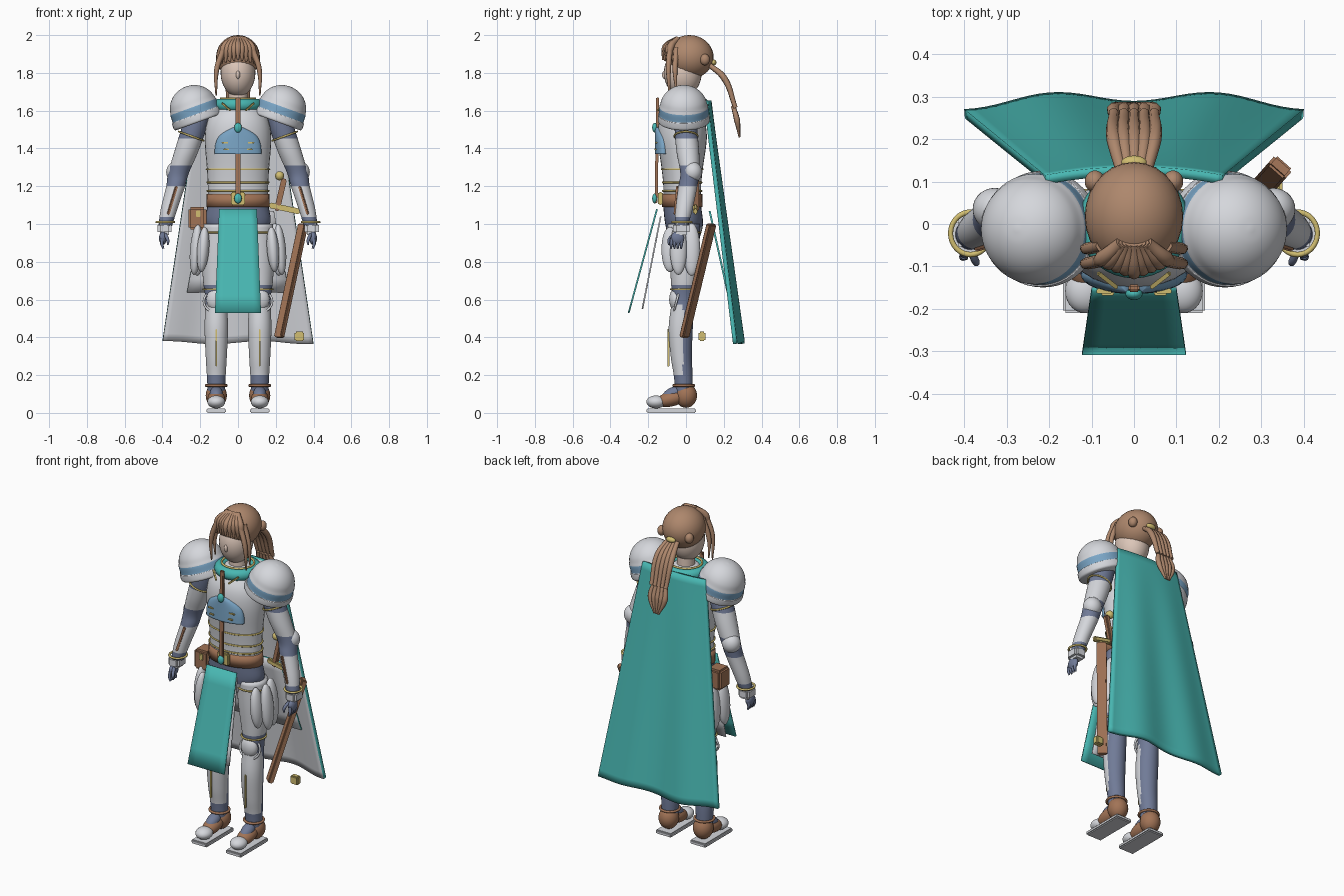
import bpy, bmesh
from math import sin, cos, pi, sqrt, radians
from mathutils import Vector

if "Cube" in bpy.data.objects:
    bpy.data.objects.remove(bpy.data.objects["Cube"], do_unlink=True)


def material(name, *srgb):
    m = bpy.data.materials.new(name)
    m.use_nodes = True
    col = [(c / 255) ** 2.2 for c in srgb] + [1]
    m.diffuse_color = col
    m.node_tree.nodes["Principled BSDF"].inputs["Base Color"].default_value = col
    return m


WHITE = material("plate white", 212, 214, 219)
BLUE = material("trim blue", 122, 165, 198)
SUIT = material("undersuit slate", 112, 122, 150)
TEAL = material("cloth teal", 74, 182, 177)
HAIR = material("hair brown", 172, 134, 108)
LEATHER = material("leather brown", 160, 115, 87)
GOLD = material("trim gold", 208, 188, 112)
SKIN = material("skin", 220, 198, 184)


def finish(name, bm, mats, rule=None, smooth=True):
    bmesh.ops.recalc_face_normals(bm, faces=bm.faces)
    for f in bm.faces:
        f.smooth = smooth
        if rule:
            f.material_index = rule(f.calc_center_median(), f.normal)
    me = bpy.data.meshes.new(name)
    bm.to_mesh(me)
    bm.free()
    for m in mats:
        me.materials.append(m)
    ob = bpy.data.objects.new(name, me)
    bpy.context.collection.objects.link(ob)
    return ob


def loft(name, sections, mats, rule=None, segs=32, steps=5):
    """Stack of ellipses (z, x, y, rx, ry), smoothed between sections."""
    S = [Vector(s) for s in sections]
    rows = []
    for i in range(len(S) - 1):
        a, b, c, d = S[max(i - 1, 0)], S[i], S[i + 1], S[min(i + 2, len(S) - 1)]
        for k in range(steps):
            t = k / steps
            rows.append(b + (c - a) * t / 2 + (a * 2 - b * 5 + c * 4 - d) * t * t / 2
                        + (b * 3 - a - c * 3 + d) * t ** 3 / 2)
    rows.append(S[-1])
    bm = bmesh.new()
    rings = [[bm.verts.new((x + rx * cos(2 * pi * j / segs), y + ry * sin(2 * pi * j / segs), z))
              for j in range(segs)] for z, x, y, rx, ry in rows]
    for p, q in zip(rings, rings[1:]):
        for j in range(segs):
            k = (j + 1) % segs
            bm.faces.new((p[j], p[k], q[k], q[j]))
    bm.faces.new(rings[0])
    bm.faces.new(rings[-1])
    return finish(name, bm, mats, rule)


def ball(name, loc, size, mat, rot=(0, 0, 0)):
    bm = bmesh.new()
    bmesh.ops.create_uvsphere(bm, u_segments=28, v_segments=18, radius=1)
    bmesh.ops.scale(bm, vec=size, verts=bm.verts)
    ob = finish(name, bm, [mat])
    ob.location, ob.rotation_euler = loc, rot
    return ob


def box(name, loc, size, mat, bevel=0.006):
    bm = bmesh.new()
    bmesh.ops.create_cube(bm, size=1)
    bmesh.ops.scale(bm, vec=size, verts=bm.verts)
    bmesh.ops.bevel(bm, geom=bm.edges[:], offset=min(bevel, min(size) / 4), segments=2, affect='EDGES')
    ob = finish(name, bm, [mat], smooth=False)
    ob.location = loc
    return ob


def bar(name, a, b, width, depth, mat):
    a, b = Vector(a), Vector(b)
    ob = box(name, (a + b) / 2, (width, depth, (b - a).length), mat)
    ob.rotation_euler = (b - a).to_track_quat('Z', 'Y').to_euler()
    return ob


def ring(name, loc, rx, ry, thick, mat, tall=1.0, rot=(0, 0, 0)):
    bpy.ops.mesh.primitive_torus_add(major_segments=36, minor_segments=10, major_radius=1,
                                     minor_radius=thick / rx, location=loc, rotation=rot)
    ob = bpy.context.object
    ob.name = name
    ob.scale = (rx, ry, rx * tall)
    ob.data.materials.append(mat)
    bpy.ops.object.shade_smooth()
    return ob


def strand(name, points, radii, mat):
    cu = bpy.data.curves.new(name, 'CURVE')
    cu.dimensions, cu.bevel_depth, cu.bevel_resolution = '3D', 1, 2
    cu.use_fill_caps = True
    sp = cu.splines.new('BEZIER')
    sp.bezier_points.add(len(points) - 1)
    for p, co, r in zip(sp.bezier_points, points, radii):
        p.co, p.radius = co, r
        p.handle_left_type = p.handle_right_type = 'AUTO'
    cu.materials.append(mat)
    tmp = bpy.data.objects.new(name, cu)
    bpy.context.collection.objects.link(tmp)
    me = bpy.data.meshes.new_from_object(tmp.evaluated_get(bpy.context.evaluated_depsgraph_get()))
    bpy.data.objects.remove(tmp, do_unlink=True)
    ob = bpy.data.objects.new(name, me)
    bpy.context.collection.objects.link(ob)
    me.polygons.foreach_set("use_smooth", [True] * len(me.polygons))


def sheet(name, shape, back, mats, thick, n=32):
    """Cloth from shape(u, v); outside colour first, lining second."""
    bm = bmesh.new()
    g = [[bm.verts.new(shape(2 * i / n - 1, j / n)) for i in range(n + 1)] for j in range(n + 1)]
    for j in range(n):
        for i in range(n):
            f = [g[j][i], g[j + 1][i], g[j + 1][i + 1], g[j][i + 1]]
            bm.faces.new(f[::-1] if back else f).smooth = True
    me = bpy.data.meshes.new(name)
    bm.to_mesh(me)
    bm.free()
    for m in mats:
        me.materials.append(m)
    ob = bpy.data.objects.new(name, me)
    bpy.context.collection.objects.link(ob)
    mod = ob.modifiers.new("cloth thickness", 'SOLIDIFY')
    mod.thickness, mod.offset, mod.material_offset = thick, -1, 1


# Torso, neck and belt
loft("torso", [(.92, 0, -.01, .1, .08), (1.0, 0, -.01, .17, .1), (1.1, 0, -.02, .162, .1),
               (1.2, 0, -.02, .16, .1), (1.3, 0, -.02, .165, .11), (1.45, 0, -.02, .176, .13),
               (1.55, 0, -.02, .16, .12), (1.62, 0, -.01, .11, .09), (1.66, 0, 0, .06, .06)],
     [WHITE, SUIT], lambda c, n: int(.99 < c.z < 1.16))
loft("chest_plate", [(z, 0, -.12, w, .045) for z, w in
                     ((1.37, .125), (1.42, .12), (1.46, .105), (1.49, .075), (1.51, .035))], [BLUE])
loft("belt", [(1.09, 0, -.02, .168, .108), (1.16, 0, -.02, .166, .106)], [LEATHER], steps=1)
for z, w, d in ((1.29, .166, .11), (1.22, .163, .104), (1.175, .163, .104)):
    ring("waist_trim", (0, -.02, z), w, d, .005, GOLD)
loft("neck", [(1.6, 0, 0, .052, .052), (1.74, 0, 0, .048, .048)], [SKIN])
ring("collar", (0, 0, 1.63), .098, .095, .034, TEAL)
ring("collar_trim", (0, 0, 1.665), .09, .086, .006, GOLD)
bar("chest_strap", (0, -.158, 1.11), (0, -.15, 1.67), .026, .016, LEATHER)
box("buckle", (0, -.135, 1.135), (.075, .025, .07), GOLD)
for z in (1.51, 1.135):
    ball("gem", (0, -.165, z), (.02, .014, .026), TEAL)
box("pouch", (-.215, 0, 1.03), (.095, .1, .12), LEATHER, .012)
box("pouch_clasp", (-.21, -.052, 1.055), (.025, .012, .035), GOLD)

# Head and hair
ball("face", (0, -.017, 1.8), (.092, .1, .125), SKIN)
ball("nose", (0, -.113, 1.79), (.011, .014, .022), SKIN)
ball("hair_cap", (0, .018, 1.884), (.116, .128, .116), HAIR)
for i in range(-4, 5):
    x = i * .022
    strand("fringe_lock", [(x * .35, -.045, 1.982), (x * .85, -.108 + abs(x) * .3, 1.935),
                           (x, -.122 + abs(x) * .45, 1.868 - abs(x) * .2)], (.014, .019, .005), HAIR)
for s in (-1, 1):
    for y, low in ((-.085, 1.68), (-.05, 1.7)):
        strand("side_lock", [(s * .075, y, 1.93), (s * .112, y - .008, 1.82), (s * .116, y - .002, low)],
               (.016, .014, .004), HAIR)
    ball("hair_roll", (s * .092, .1, 1.87), (.024, .026, .03), HAIR)
for i in range(-2, 3):
    x = i * .024
    strand("ponytail_upper", [(x * .6, .12, 1.845), (x, .2, 1.775), (x, .262, 1.615)], (.013, .017, .012), HAIR)
    strand("ponytail_lower", [(x * .8, .25, 1.625), (x, .27, 1.55), (x * .3, .283, 1.46)], (.012, .016, .005), HAIR)
ball("hair_tie", (0, .145, 1.855), (.03, .016, .016), GOLD)


# Cape, tabards and linings
def cape(u, v):
    wave = .025 * v * (1 - cos(2.1 * pi * u)) / 2
    return (.21 + .19 * v) * u, .135 + .155 * v - .02 * u * u + wave, 1.655 - 1.28 * v + .008 * sin(5 * u) * v


def panel(w0, w1, y0, y1, z0, z1):
    return lambda u, v: (u * (w0 + (w1 - w0) * v), y0 + (y1 - y0) * v, z0 + (z1 - z0) * v)


sheet("cape", cape, True, [TEAL, WHITE], .022)
sheet("front_tabard", panel(.1, .122, -.158, -.308, 1.08, .53), False, [TEAL, TEAL], .009, 6)
sheet("front_lining", panel(.09, .105, -.138, -.235, 1.04, .55), False, [WHITE, WHITE], .008, 6)
sheet("rear_tabard", panel(.19, .27, .13, .225, 1.07, .64), True, [TEAL, WHITE], .01, 6)

# Paired parts
for s in (-1, 1):
    # Shoulder guard
    dome = [(.12 * sin(a), 0, 0, .126 * cos(a), .126 * cos(a)) for a in [radians(d) for d in range(10, 90, 13)]]
    guard = loft("shoulder_guard", [(-.08, 0, 0, .13, .13), (-.07, 0, 0, .137, .137), (-.04, 0, 0, .136, .136),
                                    (-.036, 0, 0, .131, .131), (0, 0, 0, .13, .13)] + dome,
                 [WHITE, BLUE], lambda c, n: int(-.037 < c.z < .005), 48)
    guard.location, guard.rotation_euler = (s * .235, -.012, 1.615), (0, s * radians(20), 0)
    # Arm and gauntlet
    loft("arm", [(1.62, s * .2, 0, .06, .06), (1.5, s * .235, 0, .066, .06), (1.38, s * .275, .01, .063, .06),
                 (1.27, s * .315, .02, .055, .05), (1.2, s * .33, .01, .05, .05),
                 (1.08, s * .365, -.01, .044, .045), (.99, s * .385, -.025, .036, .036)], [SUIT, WHITE],
         lambda c, n: int(1.31 < c.z < 1.45 or 1.03 < c.z < 1.2), 28)
    ball("elbow_guard", (s * .328, .035, 1.275), (.052, .05, .055), WHITE)
    ring("upper_arm_trim", (s * .247, 0, 1.465), .07, .062, .005, GOLD, rot=(0, -s * .35, 0))
    ring("cuff_trim", (s * .385, -.022, 1.01), .047, .05, .006, GOLD)
    bar("forearm_strap", (s * .325, -.045, 1.2), (s * .37, -.058, 1.05), .014, .014, LEATHER)
    box("gauntlet", (s * .39, -.025, .975), (.075, .085, .065), WHITE, .014)
    ball("palm", (s * .398, -.045, .925), (.02, .036, .036), SUIT)
    for k in range(4):
        y = -.075 + k * .018
        strand("finger", [(s * .4, y, .925), (s * .403, y - .003, .895), (s * .395, y - .005, .87)],
               (.009, .009, .005), SUIT)
    strand("thumb", [(s * .385, -.06, .945), (s * .372, -.09, .915), (s * .37, -.09, .89)], (.01, .009, .005), SUIT)
    box("chest_trim", (s * .07, -.158, 1.43), (.036, .012, .008), GOLD)
    box("chest_trim_low", (s * .062, -.162, 1.395), (.03, .012, .008), GOLD)
    bar("collar_clasp", (s * .04, -.15, 1.6), (s * .085, -.115, 1.64), .01, .01, GOLD)

    # Hip guards
    for x, y, h in ((.222, -.04, .135), (.205, .03, .14), (.185, -.085, .12)):
        ball("hip_guard", (s * x, y, .865), (.032, .045, h), WHITE, (0, -s * .08, 0))
    ring("thigh_trim", (s * .108, -.01, .955), .088, .088, .005, GOLD)

    # Leg
    X = s * .115
    loft("leg", [(1.0, s * .1, -.01, .085, .085), (.85, s * .108, -.01, .084, .08), (.7, X, -.01, .07, .07),
                 (.6, X, -.015, .058, .06), (.45, X, -.028, .062, .064), (.3, X, -.025, .056, .056),
                 (.2, X, -.015, .05, .05), (.1, X, -.01, .045, .045)], [SUIT, WHITE],
         lambda c, n: int((c.z > .67 and n.y < .75) or (.19 < c.z < .56 and c.y < -.015)))
    ball("knee_guard", (X, -.055, .6), (.052, .034, .06), WHITE)
    ring("knee_trim", (X, -.013, .655), .068, .068, .005, GOLD)
    ring("knee_rim", (X, -.05, .59), .066, .06, .006, WHITE, rot=(radians(75), 0, 0))
    box("shin_trim", (X, -.093, .345), (.009, .012, .2), GOLD)

    # Boot
    ball("boot_heel", (X, 0, .092), (.056, .058, .065), LEATHER)
    ball("boot_instep", (X, -.075, .075), (.046, .085, .04), LEATHER, (radians(14), 0, 0))
    ball("boot_tongue", (X, -.07, .1), (.035, .06, .035), SUIT, (radians(25), 0, 0))
    ball("toe_cap", (X, -.158, .058), (.047, .052, .034), WHITE)
    ring("ankle_trim", (X, -.012, .145), .054, .054, .007, LEATHER)
    box("sole", (X, -.078, .012), (.105, .264, .024), WHITE)

# Sword and scabbard
bar("scabbard", (.217, -.01, .4), (.345, .135, 1.0), .055, .032, LEATHER)
box("scabbard_tip", (.325, .085, .405), (.05, .035, .05), GOLD)
bar("sword_grip", (.205, .055, 1.07), (.245, .055, 1.24), .03, .03, LEATHER)
bar("sword_guard", (.165, .05, 1.1), (.33, .05, 1.065), .024, .03, GOLD)
ball("sword_pommel", (.22, .055, 1.255), (.024, .024, .024), GOLD)
